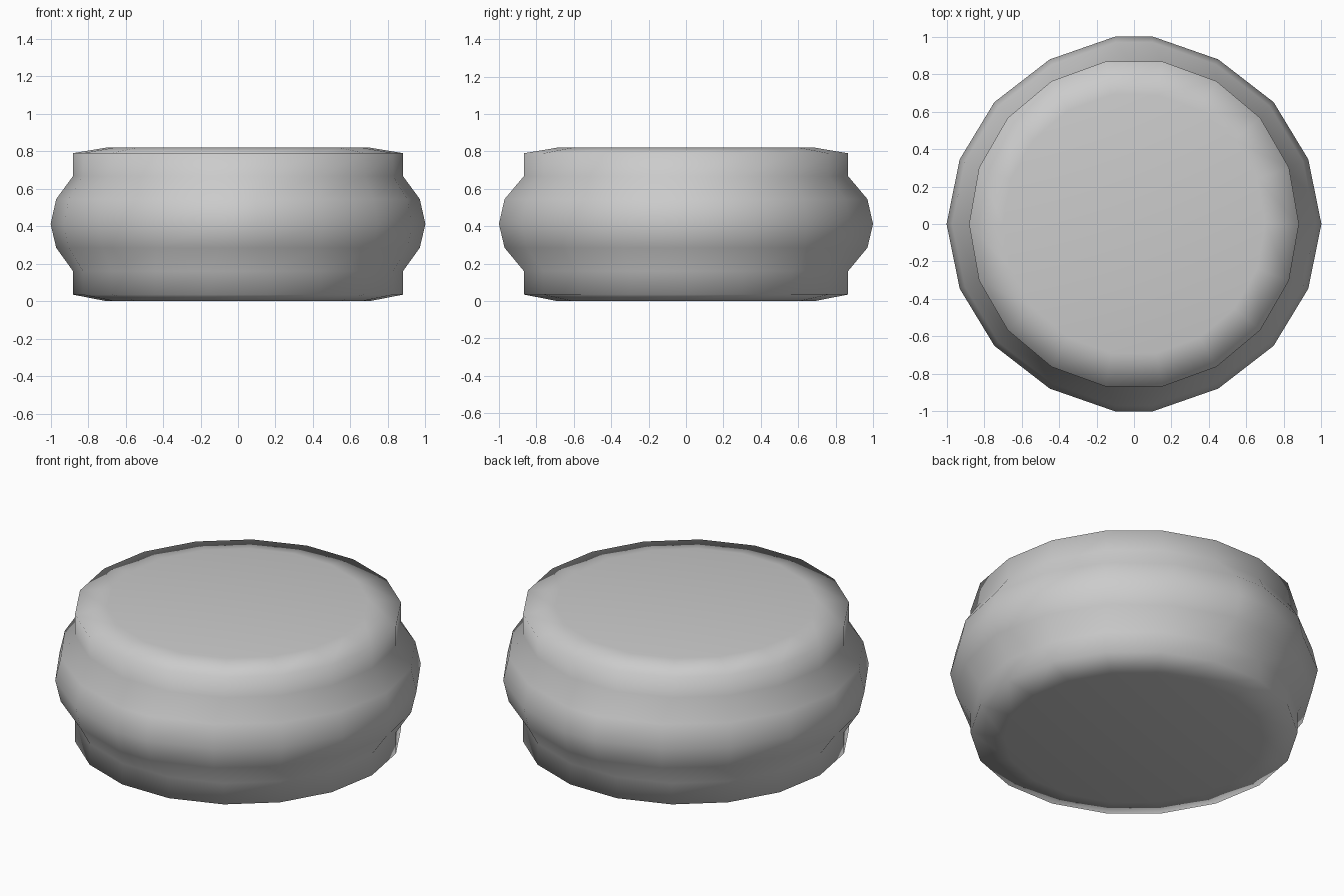
import bpy, bmesh, math

if "Cube" in bpy.data.objects:
    bpy.data.objects.remove(bpy.data.objects["Cube"])

# Regular 18-sided ring for the straight drum walls
def drum_ring(r):
    return [(r * math.cos(math.radians(20 * i)), r * math.sin(math.radians(20 * i))) for i in range(18)]

# Slightly squared 18-sided ring for the bulging waist, mirrored from one quarter
def waist_ring(s):
    q = [(1, 0), (0.93, 0.345), (0.745, 0.65), (0.45, 0.878), (0.1, 1)]
    half = q + [(-x, y) for x, y in reversed(q)]
    full = half + [(x, -y) for x, y in reversed(half[1:-1])]
    return [(x * s, y * s) for x, y in full]

# Profile from the base cap to the top cap
levels = [
    (0.0, drum_ring(0.70)), (0.035, drum_ring(0.88)), (0.16, drum_ring(0.88)),
    (0.285, waist_ring(0.97)), (0.412, waist_ring(1.0)), (0.545, waist_ring(0.97)),
    (0.668, drum_ring(0.88)), (0.79, drum_ring(0.88)), (0.82, drum_ring(0.70)),
]

bm = bmesh.new()
rings = [[bm.verts.new((x, y, z)) for x, y in pts] for z, pts in levels]
for a, b in zip(rings, rings[1:]):
    for i in range(18):
        j = (i + 1) % 18
        bm.faces.new((a[i], a[j], b[j], b[i]))
bm.faces.new(rings[0][::-1])
bm.faces.new(rings[-1])
bmesh.ops.recalc_face_normals(bm, faces=bm.faces)
for f in bm.faces:
    f.smooth = True

# Drum body
mesh = bpy.data.meshes.new("bulged_drum")
bm.to_mesh(mesh)
bm.free()
bpy.context.collection.objects.link(bpy.data.objects.new("bulged_drum", mesh))
